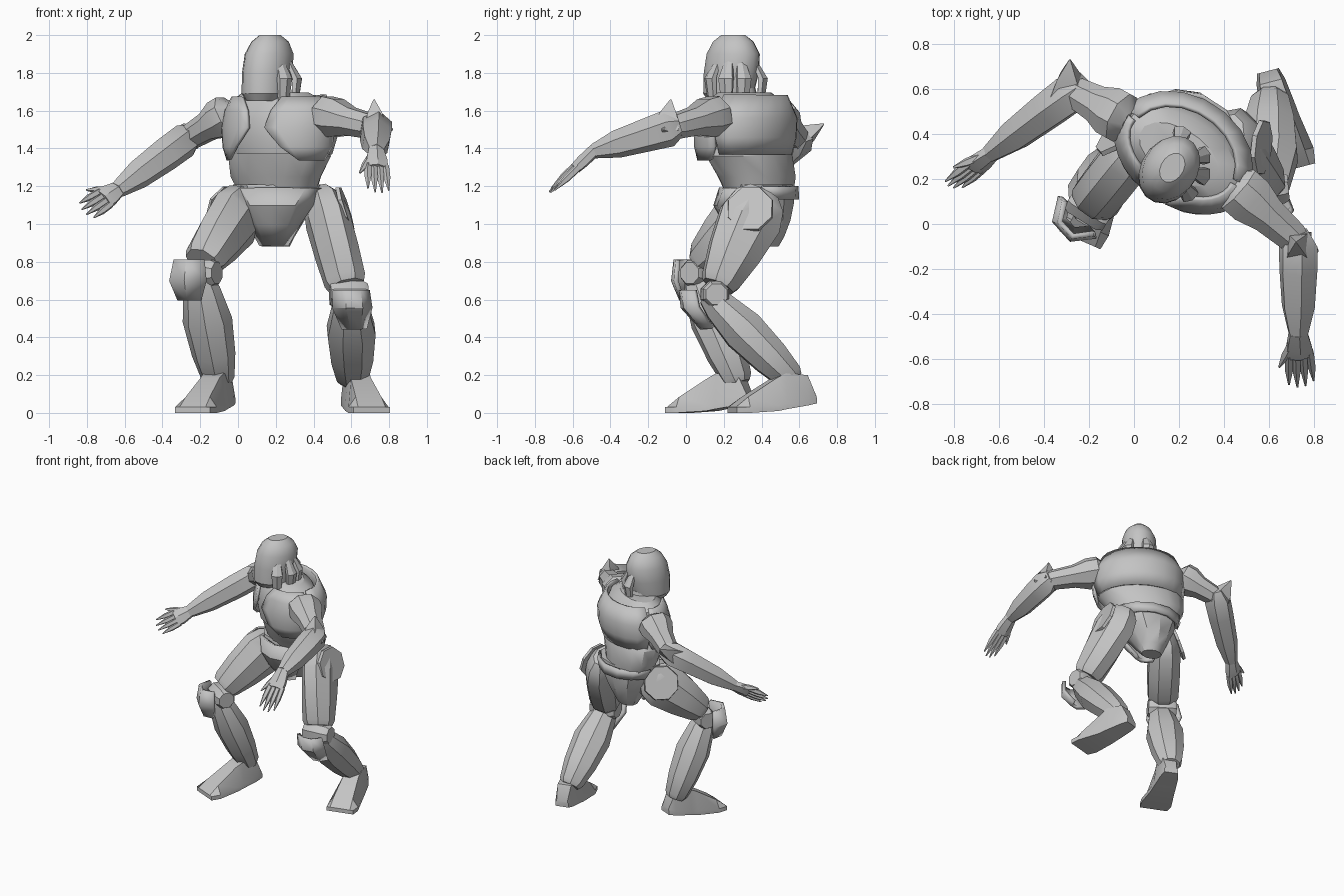
import bpy, bmesh
from math import sin, cos, pi, radians
from mathutils import Vector as V

if "Cube" in bpy.data.objects:
    bpy.data.objects.remove(bpy.data.objects["Cube"])

grey = bpy.data.materials.new("plain_grey")
grey.use_nodes = True
grey.diffuse_color = (0.55, 0.55, 0.55, 1)
grey.node_tree.nodes["Principled BSDF"].inputs["Base Color"].default_value = (0.55, 0.55, 0.55, 1)
parts = []


def loft(name, rings, closed=True):
    """Skin a list of point rings; closed rings are capped."""
    bm = bmesh.new()
    rows = [[bm.verts.new(p) for p in r] for r in rings]
    n = len(rows[0])
    for a, b in zip(rows, rows[1:]):
        for i in range(n if closed else n - 1):
            j = (i + 1) % n
            bm.faces.new((a[i], a[j], b[j], b[i]))
    if closed:
        bm.faces.new(rows[0])
        bm.faces.new(rows[-1])
    bmesh.ops.recalc_face_normals(bm, faces=bm.faces)
    me = bpy.data.meshes.new(name)
    bm.to_mesh(me)
    bm.free()
    me.materials.append(grey)
    ob = bpy.data.objects.new(name, me)
    bpy.context.collection.objects.link(ob)
    parts.append(ob)
    return ob


def ring(c, u, v, ru, rv, n):
    angles = [2 * pi * (i + 0.5) / n for i in range(n)]
    return [c + u * (ru * cos(a)) + v * (rv * sin(a)) for a in angles]


def limb(name, p0, p1, side, profile, n=8):
    """Tapered prism; profile rows are (position, radius along side, other radius)."""
    p0, p1, side = V(p0), V(p1), V(side)
    d = (p1 - p0).normalized()
    u = (side - d * side.dot(d)).normalized()
    v = d.cross(u)
    return loft(name, [ring(p0.lerp(p1, t), u, v, a, b, n) for t, a, b in profile])


def frame(deg):
    a = radians(deg)
    return V((cos(a), sin(a), 0)), V((sin(a), -cos(a), 0))


def stack(name, deg, rows, n=16):
    """Upright body; rows are (x, y, z, half width, half depth)."""
    u, f = frame(deg)
    return loft(name, [ring(V(r[:3]), u, f, r[3], r[4], n) for r in rows])


def shell(name, deg, rows, thick=0.03, steps=7):
    """Curved plate; rows are (x, y, z, width, depth, start angle, end angle)."""
    u, f = frame(deg)
    grid = []
    for x, y, z, w, d, a0, a1 in rows:
        angles = [radians(a0 + (a1 - a0) * i / steps) for i in range(steps + 1)]
        grid.append([V((x, y, z)) + u * (w * sin(a)) + f * (d * cos(a)) for a in angles])
    ob = loft(name, grid, False)
    mod = ob.modifiers.new("thickness", "SOLIDIFY")
    mod.thickness, mod.offset = thick, 0
    return ob


TURN = -33

# Head, jaw and hanging strands
stack("neck", TURN, [(.18, .29, 1.6, .1, .11), (.17, .27, 1.72, .09, .1)])
stack("head", TURN, [(.135, .215, 1.65, .085, .1), (.145, .225, 1.69, .12, .14),
                     (.155, .24, 1.80, .125, .155), (.165, .25, 1.90, .12, .15),
                     (.17, .25, 1.965, .092, .115), (.17, .25, 2.0, .05, .07)])
u, f = frame(TURN)
for i, a in enumerate((65, 105, 140, 195)):
    d = u * sin(radians(a)) + f * cos(radians(a))
    c = V((.165, .26, 0))
    top, mid, low = [c + d * r + V((0, 0, z)) for r, z in ((.1, 1.88), (.155, 1.77), (.14, 1.62))]
    w = V((0, 0, 1)).cross(d)
    loft(f"head_strand_{i}", [ring(p, w, d, s, s * .6, 6)
                              for p, s in ((top, .02), (mid, .045), (low, .03))])

# Torso
stack("abdomen", TURN, [(.21, .39, 1.16, .22, .16), (.2, .375, 1.25, .265, .18),
                        (.22, .335, 1.36, .305, .195), (.22, .31, 1.42, .28, .19)])
stack("chest", TURN, [(.22, .32, 1.37, .28, .2), (.22, .31, 1.46, .31, .21),
                      (.22, .31, 1.56, .31, .2), (.21, .31, 1.65, .28, .165),
                      (.2, .31, 1.695, .2, .11)])
for s, name in ((1, "left"), (-1, "right")):
    shell(name + "_chest_plate", TURN,
          [(.22, .31, 1.34, .29, .22, s * 48, s * 85), (.22, .31, 1.41, .315, .23, s * 26, s * 95),
           (.22, .31, 1.51, .325, .225, s * 9, s * 95), (.22, .31, 1.60, .31, .2, s * 14, s * 95),
           (.21, .31, 1.67, .26, .165, s * 28, s * 95)], .02)
shell("upper_back_plate", TURN, [(.22, .32, 1.37, .29, .21, 95, 265), (.22, .31, 1.46, .315, .245, 95, 265),
                                 (.22, .31, 1.56, .32, .25, 95, 265),
                                 (.215, .31, 1.68, .26, .2, 100, 260)], .02, 9)

# Pelvis and its front shield
stack("pelvis", -8, [(.21, .385, 1.21, .245, .18), (.21, .38, 1.12, .21, .195), (.205, .40, 1.02, .15, .155),
                     (.2, .42, .93, .1, .1), (.2, .43, .88, .075, .06)], 10)
shell("pelvis_shield", -8, [(.21, .385, 1.19, .255, .2, -80, 80), (.21, .375, 1.1, .215, .22, -65, 65),
                            (.205, .39, 1.0, .155, .18, -58, 58), (.2, .41, .89, .085, .11, -55, 55)], .025, 4)
shell("pelvis_back_guard", -8, [(.21, .385, 1.2, .25, .2, 105, 255), (.21, .385, 1.13, .22, .205, 110, 250)],
      .02, 5)

# Legs
THIGH = [(-.14, .06, .09), (-.02, .105, .15), (.2, .12, .18), (.6, .12, .15), (.93, .115, .11), (1, .1, .09)]
SHIN = [(-.06, .07, .06), (.08, .1, .09), (.4, .137, .12), (.75, .12, .105), (1, .09, .08), (1.05, .07, .06)]
FOOT = [(0, .05, .04, .05, .09), (.05, .065, .05, .04, .2), (.17, .08, .06, .02, .21), (.22, .085, .055, .01, .185),
        (.38, .11, .07, 0, .085), (.45, .1, .075, 0, .03)]


def leg(name, hip, knee, k2, ankle, side, out, heel, toe):
    hip, knee, side, out = V(hip), V(knee), V(side).normalized(), V(out).normalized()
    limb(name + "_thigh", hip, knee, side, THIGH)
    c = hip.lerp(knee, .14) + out * .095
    limb(name + "_hip_disc", c, c + out * .02, (0, 0, 1), [(0, .13, .13), (1, .125, .125)])
    j = knee.lerp(V(k2), .6)
    limb(name + "_knee_joint", j - side * .1, j + side * .1, (0, 0, 1),
         [(0, .06, .06), (.12, .075, .075), (.88, .075, .075), (1, .06, .06)])
    limb(name + "_shin", k2, ankle, side, SHIN)
    heel, toe = V(heel), V(toe)
    d = (toe - heel).normalized()
    w = V((-d.y, d.x, 0))
    loft(name + "_foot", [[heel + d * s + w * x + V((0, 0, z)) for x, z in
                           ((-b, low), (b, low), (b, low + .03), (t, h), (-t, h), (-b, low + .03))]
                          for s, b, t, low, h in FOOT])


leg("left", (.45, .38, 1.11), (.575, .17, .67), (.595, .14, .6), (.605, .55, .19),
    (1, .1, 0), (.93, -.1, .3), (.595, .68, 0), (.71, .24, 0))
leg("right", (.03, .37, 1.09), (-.19, .09, .8), (-.2, .06, .7), (-.105, .27, .18),
    (.8, -.5, 0), (-.65, .7, .35), (-.06, .34, 0), (-.24, -.07, 0))
shell("left_knee_pad", 10, [(.59, .08, .65, .1, .11, -65, 65), (.595, .1, .56, .11, .12, -65, 65),
                            (.605, .18, .45, .07, .1, -60, 60)], .025, 3)
shell("right_knee_pad", -48, [(-.22, .05, .81, .1, .12, -75, 75), (-.23, .05, .7, .12, .13, -80, 80),
                              (-.22, .06, .6, .08, .1, -70, 70)], .025, 3)

# Arms
UPPER = [(-.25, .05, .06), (-.08, .11, .12), (.15, .11, .12), (.45, .08, .09), (.9, .07, .075), (1, .06, .06)]
FORE = [(-.12, .05, .06), (.03, .09, .1), (.3, .09, .09), (.7, .078, .075), (.95, .052, .045), (1, .045, .04)]


def arm(name, shoulder, elbow, wrist, tip, across, spikes):
    shoulder, elbow, wrist, tip, across = map(V, (shoulder, elbow, wrist, tip, across))
    limb(name + "_upper_arm", shoulder, elbow, (0, 0, 1), UPPER)
    limb(name + "_forearm", elbow, wrist, across, FORE, 6)
    for i, p in enumerate(spikes):
        limb(f"{name}_elbow_spike_{i}", elbow.lerp(wrist, .06), p, wrist - elbow,
             [(0, .1, .08), (.5, .065, .055), (1, .004, .004)], 4)
    d = tip - wrist
    across = (across - d * (across.dot(d) / d.length_squared)).normalized()
    knuckle = wrist.lerp(tip, .4)
    limb(name + "_palm", wrist, knuckle, across, [(-.1, .045, .035), (.6, .065, .035), (1, .065, .03)], 6)
    for i in range(4):
        off = across * (.031 * (i - 1.5))
        end = tip + off * 1.2 - d * (.07 * abs(i - 1.5))
        limb(f"{name}_finger_{i}", knuckle + off - d * .05, end, across,
             [(0, .02, .022), (.5, .019, .02), (1, .004, .004)], 5)
    limb(name + "_thumb", wrist.lerp(tip, .15) - across * .03, wrist.lerp(tip, .55) - across * .095, across,
         [(0, .022, .022), (.5, .02, .02), (1, .005, .005)], 5)


arm("left", (.48, .14, 1.57), (.73, -.08, 1.51), (.73, -.49, 1.385), (.745, -.73, 1.16),
    (1, .1, -.15), [(.72, -.08, 1.66), (.82, -.12, 1.5)])
arm("right", (-.07, .48, 1.57), (-.27, .59, 1.45), (-.64, .31, 1.18), (-.82, .16, 1.06),
    (.4, -.35, -.7), [(-.285, .73, 1.53)])

# Smooth the rounded surfaces, keeping hard edges
bpy.ops.object.select_all(action="DESELECT")
for ob in parts:
    ob.select_set(True)
bpy.context.view_layer.objects.active = parts[0]
bpy.ops.object.shade_smooth_by_angle(angle=radians(32))
